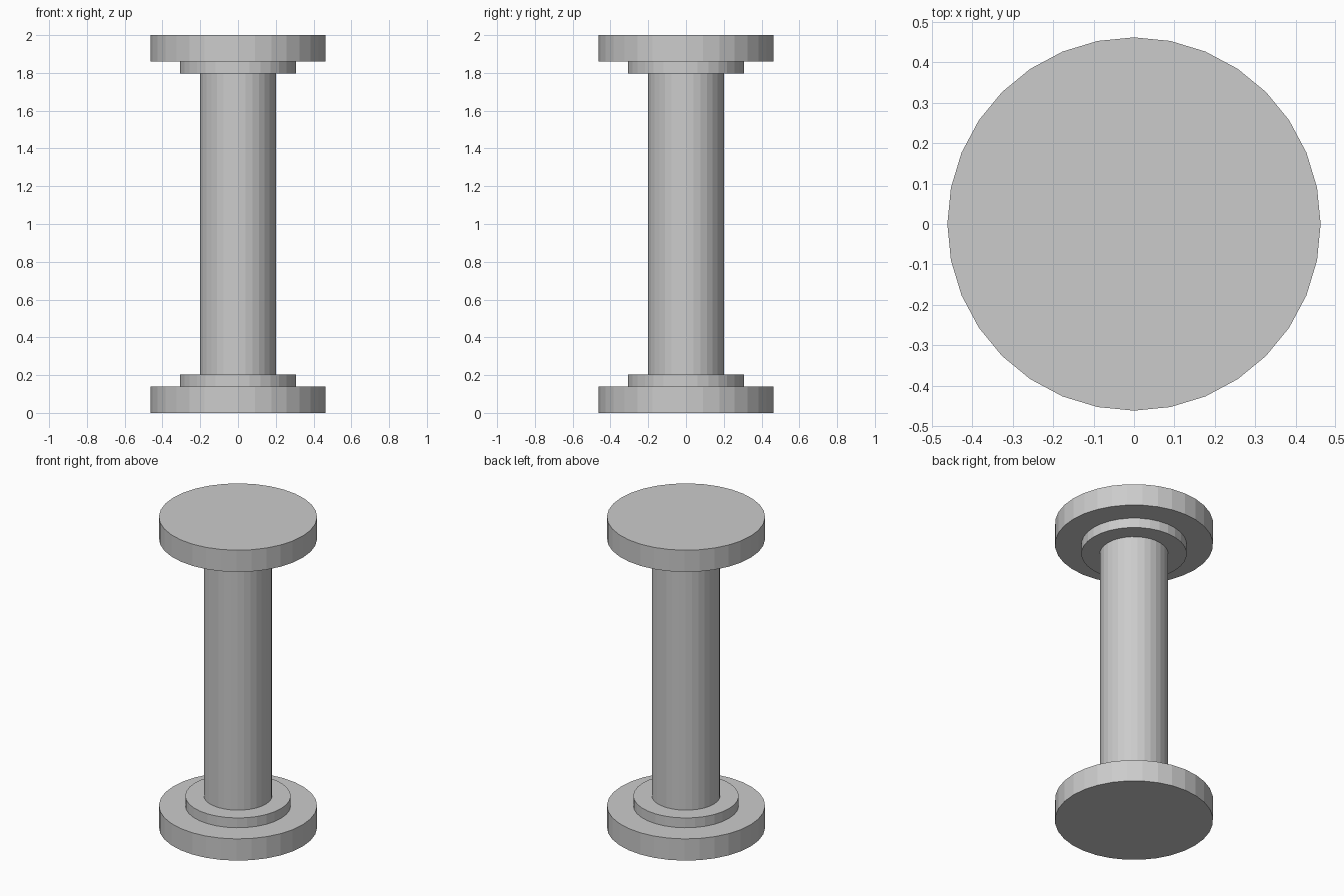
import bpy

cube = bpy.data.objects.get("Cube")
if cube:
    bpy.data.objects.remove(cube, do_unlink=True)

# Single plain grey finish
GREY = (0.6, 0.6, 0.6, 1.0)
grey = bpy.data.materials.new("plain_grey")
grey.use_nodes = True
grey.diffuse_color = GREY
grey.node_tree.nodes["Principled BSDF"].inputs["Base Color"].default_value = GREY

HEIGHT = 2.0
DISC_H = 0.14
COLLAR_TOP = 0.203


def drum(name, radius, bottom, top):
    """Flat-shaded 32-sided cylinder between two heights."""
    bpy.ops.mesh.primitive_cylinder_add(
        vertices=32, radius=radius, depth=top - bottom,
        location=(0, 0, (bottom + top) / 2))
    part = bpy.context.object
    part.name = name
    part.data.materials.append(grey)


# Central column
drum("column_shaft", 0.2, COLLAR_TOP, HEIGHT - COLLAR_TOP)

# End disc and stepped collar, repeated at the bottom and the top
for label, radius, low, high in (("disc", 0.462, 0.0, DISC_H),
                                 ("collar", 0.308, DISC_H, COLLAR_TOP)):
    drum("base_" + label, radius, low, high)
    drum("top_" + label, radius, HEIGHT - high, HEIGHT - low)
